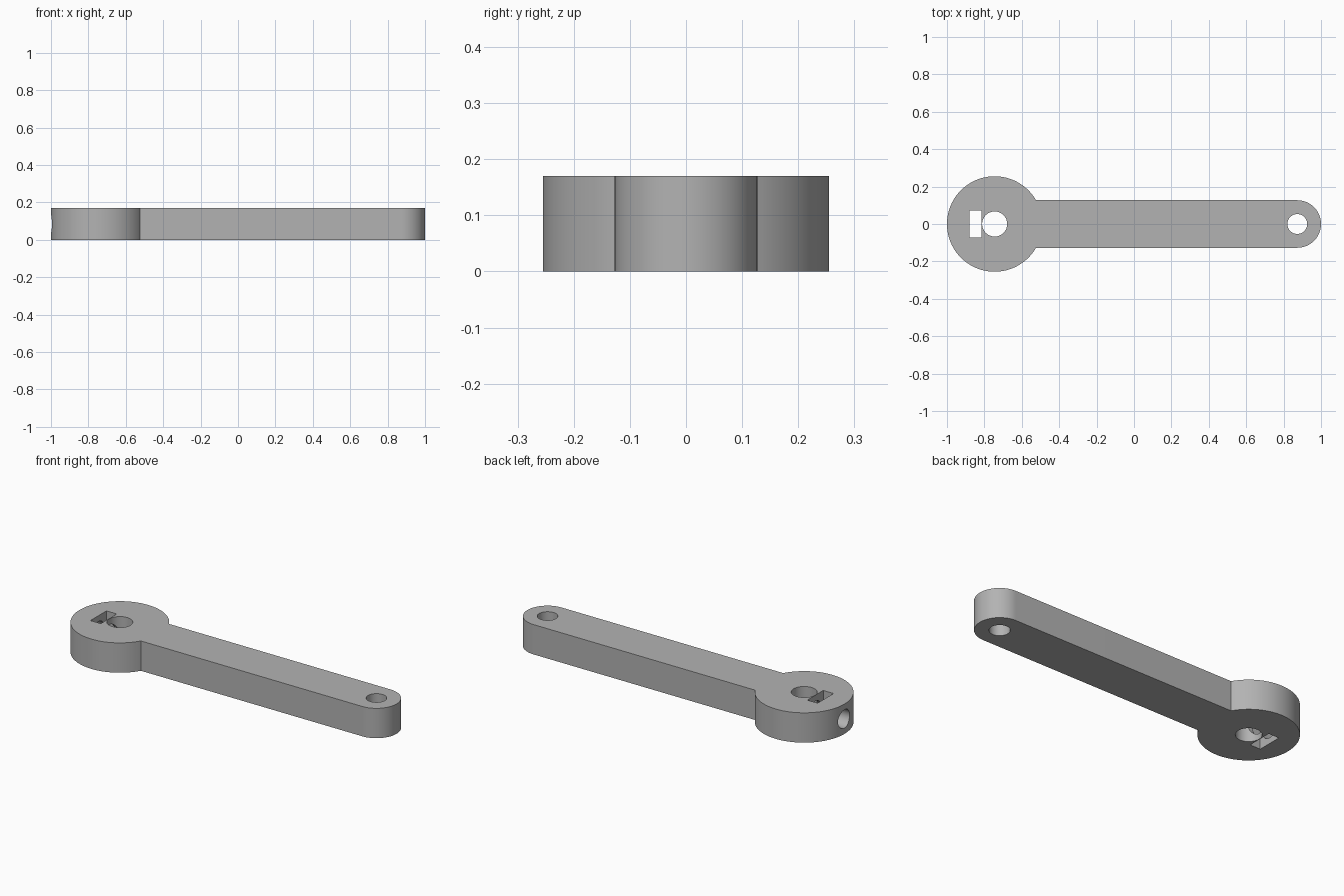
import bpy
import bmesh
from math import pi, sin, cos, asin, radians

if "Cube" in bpy.data.objects:
    bpy.data.objects.remove(bpy.data.objects["Cube"])

HEIGHT = 0.17
HUB_X, HUB_R = -0.745, 0.255
TIP_X, TIP_R = 0.873, 0.127
SCREW_R = 0.052

grey = bpy.data.materials.new("light grey")
grey.use_nodes = True
colour = (0.45, 0.45, 0.45, 1)
grey.diffuse_color = colour
grey.node_tree.nodes["Principled BSDF"].inputs["Base Color"].default_value = colour


def arc(cx, r, start, end, steps):
    angles = [start + (end - start) * i / steps for i in range(steps + 1)]
    return [(cx + r * cos(a), r * sin(a)) for a in angles]


def prism(name, outline, z0, z1):
    """Extrude a flat outline from z0 to z1."""
    bm = bmesh.new()
    base = bm.faces.new([bm.verts.new((x, y, z0)) for x, y in outline])
    top = bmesh.ops.extrude_face_region(bm, geom=[base])["geom"]
    bmesh.ops.translate(bm, vec=(0, 0, z1 - z0),
                        verts=[v for v in top if isinstance(v, bmesh.types.BMVert)])
    bmesh.ops.recalc_face_normals(bm, faces=bm.faces)
    mesh = bpy.data.meshes.new(name)
    bm.to_mesh(mesh)
    bm.free()
    mesh.materials.append(grey)
    obj = bpy.data.objects.new(name, mesh)
    bpy.context.collection.objects.link(obj)
    return obj


def bore(name, x, r, length):
    return prism(name, arc(x, r, 0, 2 * pi, 64)[:-1], -length, length)


# Lever body: round hub, straight arm and rounded tip in one outline
joint = asin(TIP_R / HUB_R)
outline = arc(HUB_X, HUB_R, joint, 2 * pi - joint, 120) + arc(TIP_X, TIP_R, -pi / 2, pi / 2, 48)
lever = prism("lever_arm", outline, 0, HEIGHT)

# Cutters: shaft bore, tip bore, nut slot and sideways set screw hole
slot = [(-0.88, -0.072), (-0.815, -0.072), (-0.815, 0.072), (-0.88, 0.072)]
screw = prism("screw_hole_cutter", arc(0, SCREW_R, 0, 2 * pi, 64)[:-1], -0.35, 0)
screw.rotation_euler = (0, pi / 2, 0)
screw.location = (HUB_X, 0, HEIGHT / 2)
cutters = [bore("shaft_bore_cutter", HUB_X, 0.067, 0.4),
           bore("tip_bore_cutter", TIP_X, 0.053, 0.4),
           prism("nut_slot_cutter", slot, -0.4, 0.4),
           screw]
for cutter in cutters:
    cutter.hide_render = True
    mod = lever.modifiers.new(cutter.name, "BOOLEAN")
    mod.operation = "DIFFERENCE"
    mod.solver = "EXACT"
    mod.object = cutter

# Bake the cuts and drop the cutters
bpy.context.view_layer.update()
cut = lever.evaluated_get(bpy.context.evaluated_depsgraph_get())
mesh = bpy.data.meshes.new_from_object(cut)
lever.modifiers.clear()
lever.data = mesh
mesh.name = "lever_arm"
for cutter in cutters:
    bpy.data.objects.remove(cutter)

bpy.ops.object.select_all(action="DESELECT")
lever.select_set(True)
bpy.context.view_layer.objects.active = lever
bpy.ops.object.shade_smooth_by_angle(angle=radians(25))
